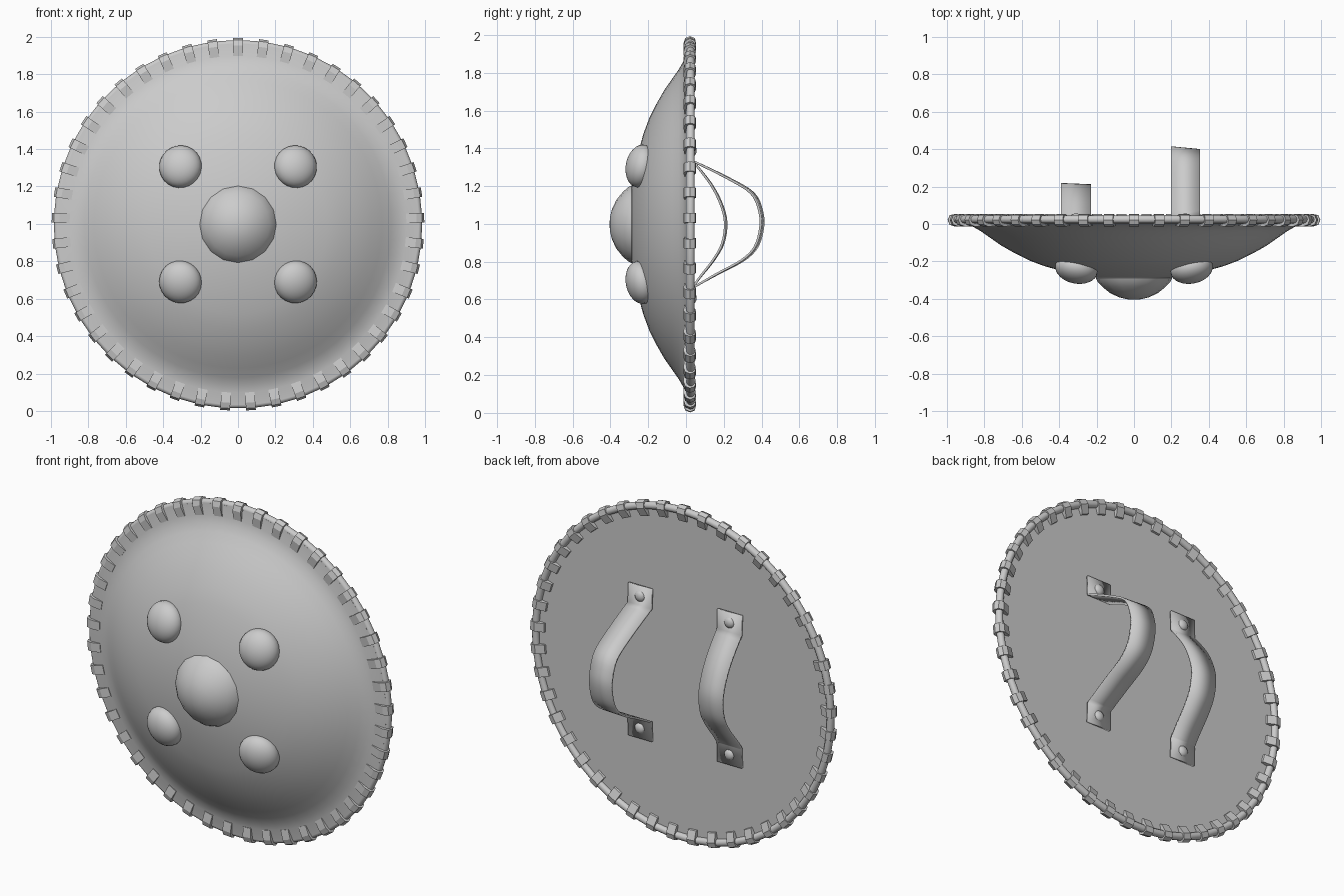
import bpy, bmesh, math
from mathutils import Matrix, Vector

if "Cube" in bpy.data.objects:
    bpy.data.objects.remove(bpy.data.objects["Cube"])

CENTRE = Vector((0, 0, 0.998))
FRONT = Vector((0, -1, 0))

grey = bpy.data.materials.new("plain grey")
grey.use_nodes = True
grey.diffuse_color = (0.6, 0.6, 0.6, 1)
grey.node_tree.nodes["Principled BSDF"].inputs["Base Color"].default_value = (0.6, 0.6, 0.6, 1)


def finish(name, bm, smooth=40):
    """Turn a bmesh into a named object placed on the shield centre."""
    bmesh.ops.recalc_face_normals(bm, faces=bm.faces)
    mesh = bpy.data.meshes.new(name)
    bm.to_mesh(mesh)
    bm.free()
    mesh.materials.append(grey)
    ob = bpy.data.objects.new(name, mesh)
    bpy.context.collection.objects.link(ob)
    ob.location = CENTRE
    if smooth:
        bpy.ops.object.select_all(action='DESELECT')
        ob.select_set(True)
        bpy.context.view_layer.objects.active = ob
        bpy.ops.object.shade_smooth_by_angle(angle=math.radians(smooth))
    return ob


def lathe(name, profile, sides):
    """Spin a (radius, y) profile around the y axis."""
    bm = bmesh.new()
    verts = [bm.verts.new((r, y, 0)) for r, y in profile]
    edges = [bm.edges.new(pair) for pair in zip(verts, verts[1:])]
    bmesh.ops.spin(bm, geom=verts + edges, cent=(0, 0, 0), axis=(0, 1, 0),
                   angle=math.tau, steps=sides, use_merge=True)
    bmesh.ops.remove_doubles(bm, verts=bm.verts, dist=0.0005)
    return finish(name, bm)


def dome(name, place, normal, radius, height, sides=24, rings=16):
    """Squashed sphere with its short axis along the normal."""
    bm = bmesh.new()
    turn = Vector((0, 0, 1)).rotation_difference(normal).to_matrix().to_4x4()
    bmesh.ops.create_uvsphere(
        bm, u_segments=sides, v_segments=rings, radius=1,
        matrix=Matrix.Translation(place) @ turn @ Matrix.Diagonal((radius, radius, height, 1)))
    return finish(name, bm, 60)


# Domed body with a narrow flange and a flat back
lathe("shield_body", [(0, -0.30), (0.1, -0.297), (0.2, -0.287), (0.3, -0.271), (0.39, -0.25),
                      (0.48, -0.225), (0.56, -0.195), (0.64, -0.155), (0.71, -0.115),
                      (0.77, -0.073), (0.82, -0.038), (0.86, -0.015), (0.90, -0.004),
                      (0.965, 0.004), (0.965, 0.022), (0, 0.022)], 64)

# Round rim
rim = [(0.963 + 0.021 * math.cos(i * math.tau / 12), 0.025 + 0.021 * math.sin(i * math.tau / 12))
       for i in range(13)]
lathe("rim", rim, 90)

# Central boss
lathe("centre_boss", [(0, -0.405), (0.04, -0.402), (0.08, -0.392), (0.13, -0.368),
                      (0.17, -0.335), (0.195, -0.308), (0.205, -0.288), (0.19, -0.27)], 16)

# Four smaller bosses leaning with the surface
for side, sx in (("left", 1), ("right", -1)):
    for level, sz in (("upper", 1), ("lower", -1)):
        dome(f"{level}_{side}_boss", Vector((sx * 0.308, -0.24, sz * 0.308)),
             Vector((sx * 0.2, -1, sz * 0.2)).normalized(), 0.115, 0.077)

# Lacing bands wrapped around the rim
section = [(0.90, -0.008), (0.955, -0.014), (0.985, -0.004), (0.996, 0.022),
           (0.985, 0.047), (0.955, 0.054), (0.905, 0.034)]
bm = bmesh.new()
for i in range(45):
    turn = Matrix.Rotation(i * math.tau / 45, 3, 'Y')
    ends = [[bm.verts.new(turn @ Vector((x, y, r))) for r, y in section] for x in (-0.026, 0.026)]
    bm.faces.new(ends[0])
    bm.faces.new(ends[1])
    for j in range(len(section)):
        k = (j + 1) % len(section)
        bm.faces.new((ends[0][j], ends[0][k], ends[1][k], ends[1][j]))
finish("rim_lacing", bm, 0)


def catmull(points, steps=4):
    """Smooth a short path of (y, z) points."""
    pts = [Vector(p) for p in points]
    out = []
    for i in range(len(pts) - 1):
        a, b, c, d = pts[max(i - 1, 0)], pts[i], pts[i + 1], pts[min(i + 2, len(pts) - 1)]
        for s in range(steps):
            t = s / steps
            out.append(0.5 * (2 * b + (c - a) * t + (2 * a - 5 * b + 4 * c - d) * t * t
                              + (3 * b - a - 3 * c + d) * t ** 3))
    return out + [pts[-1]]


def strap(name, x, width, arch):
    """Bent strap with flat riveted ends."""
    path = [Vector((0.032, 0.45))] + catmull(arch) + [Vector((0.032, -0.45))]
    bm = bmesh.new()
    rows = []
    for y, z in path:
        lean = 0.04 * max(0, y - 0.04) * (1 if abs(z) < 0.3 else 0)
        rows.append([bm.verts.new((x + s * width / 2, y - s * lean / 2, z)) for s in (-1, 1)])
    for a, b in zip(rows, rows[1:]):
        bm.faces.new((a[0], a[1], b[1], b[0]))
    ob = finish(name, bm)
    solid = ob.modifiers.new("thickness", 'SOLIDIFY')
    solid.thickness = 0.012
    solid.offset = 0
    for level, sz in (("upper", 1), ("lower", -1)):
        dome(f"{name}_{level}_rivet", Vector((x, 0.036, sz * 0.39)), -FRONT, 0.032, 0.02, 16, 8)


# Grip straps on the back
strap("left_strap", 0.275, 0.155,
      [(0.036, 0.335), (0.22, 0.245), (0.35, 0.165), (0.395, 0.07), (0.40, -0.02),
       (0.37, -0.12), (0.30, -0.19), (0.17, -0.26), (0.036, -0.335)])
strap("right_strap", -0.31, 0.16,
      [(0.036, 0.335), (0.13, 0.215), (0.185, 0.11), (0.21, 0.01), (0.195, -0.10),
       (0.145, -0.19), (0.07, -0.285), (0.036, -0.335)])
